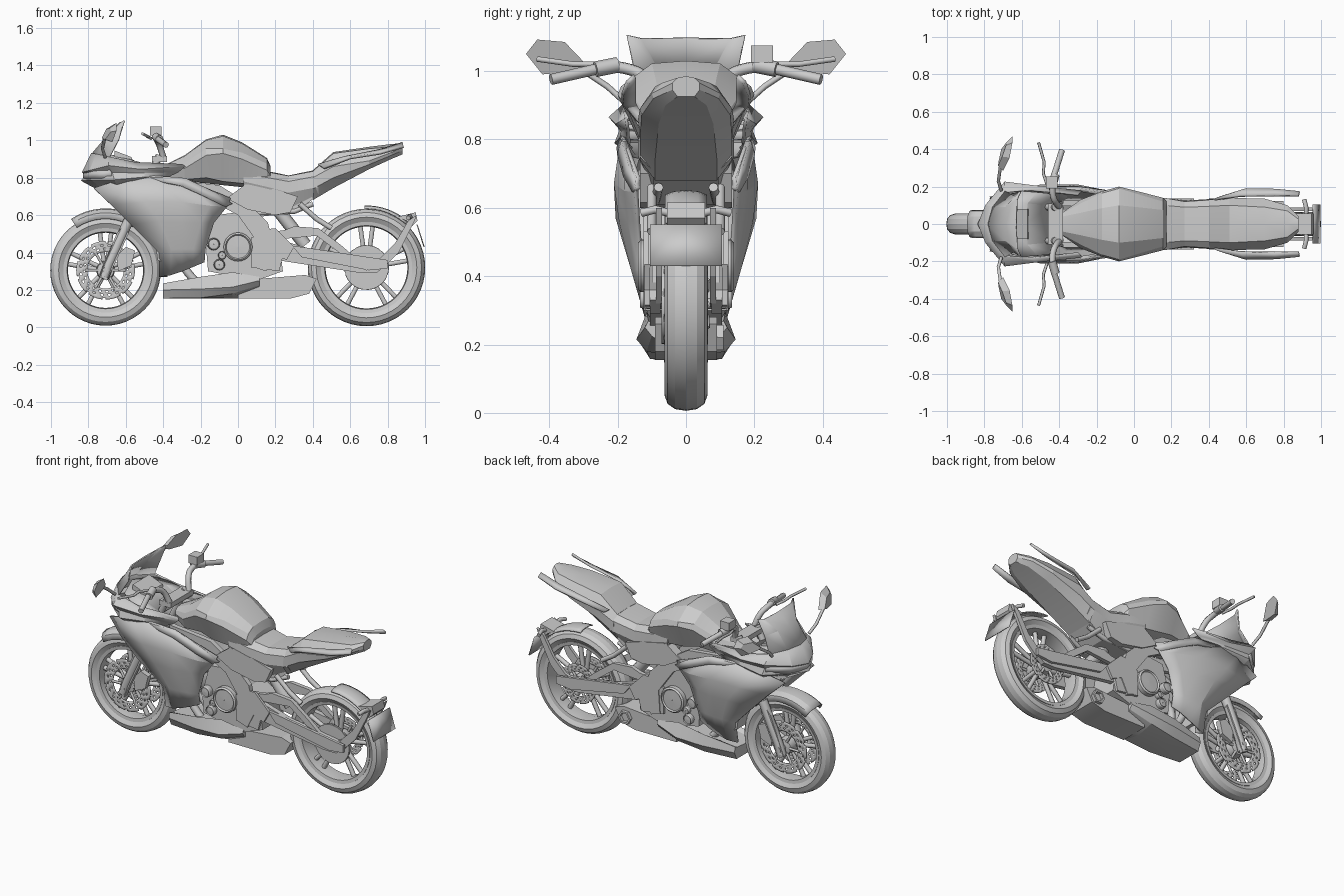
import bpy, bmesh
from math import sin, cos, pi, radians


def finish(name, bm, mirror=False, thick=0):
    bmesh.ops.recalc_face_normals(bm, faces=bm.faces)
    me = bpy.data.meshes.new(name)
    bm.to_mesh(me)
    bm.free()
    ob = bpy.data.objects.new(name, me)
    bpy.context.collection.objects.link(ob)
    if mirror:
        m = ob.modifiers.new("mirror", 'MIRROR')
        m.use_axis = (False, True, False)
    if thick:
        s = ob.modifiers.new("thickness", 'SOLIDIFY')
        s.thickness = thick
        s.offset = 0
    return ob


def grid(name, rows, mirror=True, thick=0, wrap_u=False, wrap_v=False, caps=False, skip=None):
    """Quad surface through rows of points."""
    bm = bmesh.new()
    vs = [[bm.verts.new(p) for p in r] for r in rows]
    n, k = len(rows), len(rows[0])
    for i in range(n if wrap_u else n - 1):
        for j in range(k if wrap_v else k - 1):
            if skip and skip(i, j):
                continue
            i2, j2 = (i + 1) % n, (j + 1) % k
            bm.faces.new((vs[i][j], vs[i2][j], vs[i2][j2], vs[i][j2]))
    if caps:
        bm.faces.new(vs[0])
        bm.faces.new(vs[-1])
    return finish(name, bm, mirror, thick)


def loft(name, stations):
    """Stations (x, half section of (y, z)) from top centre to bottom centre."""
    return grid(name, [[(x, y, z) for y, z in sec] for x, sec in stations], caps=True)


def lathe(name, prof, c, segs=48, a0=0, a1=360, closed=True, thick=0, skip=None, mirror=False):
    """Revolve (radius, y) profile about a y axis through c = (x, z)."""
    full = a1 - a0 == 360
    rows = []
    for i in range(segs if full else segs + 1):
        a = radians(a0 + (a1 - a0) * i / segs)
        rows.append([(c[0] + r * cos(a), y, c[1] + r * sin(a)) for r, y in prof])
    return grid(name, rows, mirror, thick, full, closed, False, skip)


def plate(name, pts, y0, y1, mirror=True):
    """Extrude an (x, z) outline from y0 to y1."""
    return grid(name, [[(x, y, z) for x, z in pts] for y in (y0, y1)], mirror, wrap_v=True, caps=True)


def box(name, c, s):
    x, y, z = c
    a, b, h = s[0] / 2, s[1] / 2, s[2] / 2
    return plate(name, [(x - a, z - h), (x + a, z - h), (x + a, z + h), (x - a, z + h)], y - b, y + b, False)


def tube(name, paths, r, mirror=True, res=2, smooth=False):
    cu = bpy.data.curves.new(name, 'CURVE')
    cu.dimensions = '3D'
    cu.bevel_depth, cu.bevel_resolution, cu.use_fill_caps = r, res, True
    cu.resolution_u = 5
    for path in paths:
        for s in ((1, -1) if mirror else (1,)):
            sp = cu.splines.new('NURBS' if smooth else 'POLY')
            sp.points.add(len(path) - 1)
            for p, (x, y, z) in zip(sp.points, path):
                p.co = (x, y * s, z, 1)
            if smooth:
                sp.use_endpoint_u, sp.order_u = True, 3
    ob = bpy.data.objects.new(name, cu)
    bpy.context.collection.objects.link(ob)
    return ob


# wheels with tyre, rim, hub, spokes and drilled discs
for pre, c, R, w, dr in (("front", (-.708, .305), .296, .055, .157), ("rear", (.687, .32), .314, .063, .12)):
    lathe(pre + "_tyre", [(R - .075, w * .7), (R - .045, w), (R - .02, w * .85), (R - .005, w * .5), (R, 0),
                          (R - .005, -w * .5), (R - .02, -w * .85), (R - .045, -w), (R - .075, -w * .7)], c)
    lathe(pre + "_rim", [(R - .07, w * .8), (R - .09, w * .75), (R - .095, 0), (R - .09, -w * .75),
                         (R - .07, -w * .8)], c)
    lathe(pre + "_hub", [(.015, .065), (.045, .06), (.05, .03), (.05, -.03), (.045, -.06), (.015, -.065)], c, 24)
    spokes = []
    for k in range(5):
        for d in (-.2, .2):
            a = k * 2 * pi / 5 + pi / 2
            spokes.append([(c[0] + .04 * cos(a + d), 0, c[1] + .04 * sin(a + d)),
                           (c[0] + (R - .09) * cos(a + d * .75), 0, c[1] + (R - .09) * sin(a + d * .75))])
    tube(pre + "_spokes", spokes, .014, False, 1)
    lathe(pre + "_brake_disc", [(dr * f, .062) for f in (.62, .7, .76, .82, .88, .94, 1)], c, 60, closed=False,
          thick=.006, mirror=True, skip=lambda i, j: (j == 1 and i % 3 == 0) or (j == 3 and i % 3 == 1)
          or (j == 5 and i % 6 == 2))
    arms = [[(c[0] + .04 * cos(a), .06, c[1] + .04 * sin(a)), (c[0] + dr * .68 * cos(a), .062, c[1] + dr * .68 * sin(a))]
            for a in [i * pi / 3 for i in range(6)]]
    tube(pre + "_disc_carrier", arms, .008, True, 1)
    tube(pre + "_axle", [[(c[0], -.115, c[1]), (c[0], .115, c[1])]], .016, False)
lathe("rear_sprocket", [(.02, -.072), (.118, -.072), (.118, -.064), (.02, -.064)], (.687, .32), 40)

# front fender and fork
lathe("front_fender", [(.275, .072), (.305, .066), (.322, .04), (.327, 0), (.322, -.04), (.305, -.066), (.275, -.072)],
      (-.708, .305), 10, 48, 124, closed=False, thick=.008)
tube("fork_lower", [[(-.715, .09, .27), (-.69, .09, .34), (-.585, .09, .57)]], .027)
tube("fork_upper", [[(-.60, .09, .54), (-.42, .09, .92)]], .02)
plate("fork_guard", [(-.74, .27), (-.70, .25), (-.585, .5), (-.60, .56), (-.65, .5)], .085, .108)
plate("front_caliper", [(-.64, .30), (-.57, .33), (-.55, .41), (-.60, .43), (-.65, .38)], .055, .088)
box("lower_clamp", (-.555, 0, .64), (.07, .23, .04))
box("upper_clamp", (-.42, 0, .90), (.08, .22, .03))

# side fairing
grid("side_fairing", [
    [(-.77, .14, .745), (-.6, .18, .80), (-.45, .185, .81), (-.30, .18, .80), (-.04, .14, .69)],
    [(-.675, .165, .655), (-.5, .205, .67), (-.3, .205, .67), (-.15, .175, .65), (-.06, .145, .645)],
    [(-.57, .16, .55), (-.42, .20, .57), (-.3, .19, .56), (-.2, .165, .56), (-.13, .14, .56)],
    [(-.42, .12, .40), (-.36, .155, .42), (-.3, .155, .42), (-.24, .145, .42), (-.175, .13, .42)],
    [(-.42, .095, .27), (-.36, .115, .28), (-.3, .12, .30), (-.24, .12, .325), (-.18, .11, .35)]], thick=.012)
grid("fairing_inner_lip", [
    [(-.77, .14, .745), (-.675, .165, .655), (-.57, .16, .55), (-.42, .12, .40), (-.42, .095, .27)],
    [(-.70, .10, .74), (-.62, .12, .655), (-.52, .12, .55), (-.38, .09, .40), (-.38, .075, .27)]], thick=.008)
grid("fairing_trim", [[(-.47, .187, .80), (-.28, .182, .795), (-.12, .16, .72), (-.03, .14, .66)],
                      [(-.40, .196, .775), (-.30, .195, .755), (-.16, .177, .69), (-.07, .15, .645)]], thick=.015)
plate("radiator", [(-.43, .36), (-.38, .34), (-.42, .64), (-.47, .66)], -.12, .12, False)

# nose cowl, headlight, windshield, dash
grid("nose_cowl", [
    [(-.78, 0, .93), (-.755, .09, .925), (-.69, .17, .91), (-.55, .18, .88), (-.30, .155, .87)],
    [(-.83, 0, .83), (-.79, .10, .84), (-.69, .222, .865), (-.52, .20, .845), (-.28, .175, .86)],
    [(-.81, 0, .815), (-.77, .10, .82), (-.67, .19, .83), (-.5, .185, .825), (-.32, .17, .83)],
    [(-.835, 0, .785), (-.78, .10, .79), (-.66, .205, .79), (-.5, .19, .805), (-.36, .17, .81)],
    [(-.74, 0, .735), (-.72, .09, .74), (-.64, .15, .75), (-.5, .17, .78), (-.38, .165, .79)]], thick=.01)
grid("headlight", [[(-.82, .0, .825), (-.78, .10, .835), (-.68, .195, .845)],
                   [(-.82, .0, .79), (-.78, .10, .795), (-.67, .185, .80)]], thick=.015)
grid("windshield", [
    [(-.785, 0, .92), (-.76, .09, .915), (-.69, .175, .905)],
    [(-.70, 0, 1.02), (-.685, .09, 1.02), (-.64, .15, 1.0)],
    [(-.63, 0, 1.095), (-.625, .13, 1.095), (-.608, .172, 1.105)]], thick=.008)
grid("dash_panel", [[(-.72, 0, .925), (-.68, .13, .905), (-.60, .175, .885)],
                    [(-.58, 0, .90), (-.57, .11, .89), (-.52, .17, .875)],
                    [(-.45, 0, .83), (-.45, .10, .83), (-.42, .16, .85)]], thick=.01)
plate("instrument_cluster", [(-.66, .90), (-.56, .88), (-.57, .91), (-.66, .945)], -.08, .08, False)

# mirrors
grid("mirrors", [[(-.70, .285, 1.012), (-.665, .355, 1.085), (-.65, .435, 1.092), (-.65, .468, 1.05),
                  (-.672, .42, .99), (-.69, .32, 1.0)],
                 [(-.727, .31, 1.015), (-.705, .36, 1.06), (-.685, .42, 1.065), (-.68, .44, 1.045),
                  (-.71, .40, 1.005), (-.725, .33, 1.008)]], wrap_v=True, caps=True)
tube("mirror_stalks", [[(-.71, .18, .91), (-.725, .23, .955), (-.712, .32, 1.015)]], .009)

# handlebars
tube("handlebar_posts", [[(-.40, .095, .91), (-.42, .11, .98), (-.44, .17, 1.01), (-.435, .23, 1.015)]], .017, smooth=True)
tube("handlebar_grips", [[(-.44, .22, 1.015), (-.385, .395, .975)]], .016)
tube("switch_housings", [[(-.438, .20, 1.018), (-.42, .265, 1.005)]], .023)
tube("hand_levers", [[(-.465, .21, 1.01), (-.485, .27, 1.02), (-.48, .33, 1.02), (-.51, .435, 1.035)]], .008)
box("fluid_reservoir", (-.44, .222, 1.05), (.06, .065, .05))

# tank
loft("fuel_tank", [
    (-.385, [(0, .87), (.04, .865), (.055, .85), (.06, .83), (.05, .80), (0, .80)]),
    (-.285, [(0, .92), (.06, .915), (.11, .88), (.13, .85), (.11, .79), (0, .78)]),
    (-.17, [(0, 1.005), (.085, 1.0), (.165, .955), (.175, .92), (.12, .80), (0, .77)]),
    (-.08, [(0, 1.03), (.10, 1.022), (.19, .955), (.20, .93), (.13, .78), (0, .76)]),
    (.02, [(0, .99), (.09, .983), (.16, .935), (.175, .90), (.125, .77), (0, .75)]),
    (.155, [(0, .905), (.075, .90), (.12, .875), (.14, .84), (.12, .76), (0, .74)]),
    (.175, [(0, .86), (.06, .855), (.10, .84), (.12, .81), (.10, .76), (0, .74)])])

# seat and tail
loft("seat", [
    (.03, [(0, .86), (.08, .855), (.135, .82), (.14, .78), (.11, .70), (0, .70)]),
    (.16, [(0, .835), (.10, .83), (.14, .80), (.14, .75), (.10, .67), (0, .67)]),
    (.27, [(0, .812), (.09, .81), (.12, .78), (.125, .72), (.09, .62), (0, .62)]),
    (.43, [(0, .845), (.095, .84), (.13, .81), (.135, .75), (.09, .70), (0, .70)])])
loft("tail", [
    (.40, [(0, .84), (.095, .835), (.13, .80), (.135, .74), (.09, .68), (0, .68)]),
    (.51, [(0, .937), (.10, .93), (.14, .86), (.135, .80), (.09, .745), (0, .745)]),
    (.70, [(0, .965), (.09, .955), (.135, .89), (.13, .87), (.08, .845), (0, .845)]),
    (.82, [(0, .98), (.07, .965), (.10, .935), (.095, .92), (.06, .90), (0, .90)]),
    (.88, [(0, .985), (.025, .98), (.04, .965), (.04, .945), (.025, .925), (0, .925)])])
grid("grab_rails", [[(.43, .13, .87), (.57, .15, .91), (.75, .15, .945), (.88, .15, .985)],
                    [(.46, .142, .85), (.60, .188, .905), (.76, .185, .93), (.885, .172, .965)]], thick=.014)
plate("undertray", [(.10, .70), (.42, .70), (.30, .61), (.10, .59)], -.095, .095, False)

# frame and side covers
plate("side_cover", [(-.06, .69), (.04, .765), (.16, .75), (.32, .70), (.28, .615), (.20, .60), (.05, .63)], .08, .135)
plate("main_frame", [(-.38, .79), (-.1, .76), (.06, .66), (.16, .56), (.2, .40), (.15, .30), (.09, .32), (.10, .46),
                     (.0, .60), (-.15, .68), (-.38, .73)], .095, .125)
tube("subframe_tubes", [[(.08, .09, .61), (.3, .09, .62), (.40, .08, .66)],
                        [(.33, .10, .66), (.42, .10, .58), (.50, .10, .53)]], .014)
tube("shock_absorber", [[(.22, 0, .62), (.36, 0, .44)]], .035, False)

# engine
plate("engine_block", [(-.16, .30), (-.17, .42), (-.12, .60), (.04, .62), (.12, .52), (.22, .46), (.24, .30), (.1, .25)],
      -.105, .105, False)
for nm, x, z, r, y in (("clutch_cover", 0, .43, .077, .14), ("water_pump", -.13, .445, .033, .14),
                       ("oil_filter", -.10, .335, .03, .135), ("oil_cap", -.085, .385, .022, .13)):
    lathe(nm, [(.001, .09), (r, .09), (r, y - .008), (r * .88, y), (r * .8, y - .008), (.001, y - .006)], (x, z), 28,
          closed=False, mirror=True)
plate("gear_cover", [(.07, .32), (.07, .48), (.17, .50), (.25, .42), (.22, .30)], .10, .12)

# belly pan, muffler and exhaust headers
loft("belly_pan", [
    (-.40, [(0, .22), (.07, .225), (.095, .235), (.10, .20), (.08, .155), (0, .155)]),
    (-.20, [(0, .25), (.09, .25), (.12, .27), (.135, .205), (.105, .158), (0, .155)]),
    (-.03, [(0, .26), (.09, .26), (.115, .295), (.145, .215), (.115, .18), (0, .155)]),
    (.115, [(0, .25), (.085, .25), (.11, .27), (.12, .25), (.10, .225), (0, .155)])])
plate("muffler", [(.0, .24), (.12, .26), (.36, .28), (.42, .26), (.38, .18), (.285, .155), (.0, .155)], -.09, .09, False)
lathe("exhaust_outlet", [(.042, .08), (.042, .11), (.03, .11), (.03, .085), (.001, .085)], (.345, .22), 6, closed=False)
tube("exhaust_headers", [[(-.14, .05, .56), (-.30, .05, .50), (-.33, .05, .34), (-.2, .05, .22)]], .022, smooth=True)

# swingarm, chain guard and footrests
plate("swingarm", [(.12, .47), (.25, .46), (.42, .41), (.76, .36), (.79, .33), (.74, .29), (.66, .29), (.4, .33), (.14, .37)],
      .075, .105)
plate("swingarm_brace", [(.11, .50), (.25, .52), (.30, .54), (.43, .53), (.55, .44), (.62, .38), (.54, .40), (.42, .49),
                         (.32, .48), (.2, .47)], .075, .10)
plate("chain_guard", [(.29, .435), (.34, .43), (.80, .36), (.80, .315), (.70, .305), (.34, .375)], .105, .122)
plate("footrest_bracket", [(.12, .52), (.2, .53), (.30, .43), (.26, .36), (.17, .40)], .11, .125)

# rear hugger, plate holder and plate
lathe("rear_hugger", [(.315, .06), (.325, .035), (.328, 0), (.325, -.035), (.315, -.06)], (.687, .32), 8, 48, 92,
      closed=False, thick=.007)
plate("hugger_arms", [(.69, .35), (.76, .37), (.84, .45), (.91, .57), (.955, .60), (.94, .56), (.86, .40), (.78, .32),
                      (.70, .31)], .07, .088)
plate("plate_holder", [(.85, .59), (.95, .615), (.96, .57), (.93, .54), (.9, .57)], -.055, .055, False)
tube("indicators", [[(.92, .05, .585), (.92, .09, .595), (.91, .13, .585)]], .012)
grid("number_plate", [[(.957, 0, .55), (.957, .105, .55)], [(.995, 0, .43), (.995, .105, .43)]], thick=.006)

# smooth shading with sharp edges kept
for ob in bpy.context.scene.objects:
    ob.select_set(ob.type == 'MESH')
    if ob.type == 'MESH':
        bpy.context.view_layer.objects.active = ob
bpy.ops.object.shade_smooth_by_angle(angle=radians(17))
